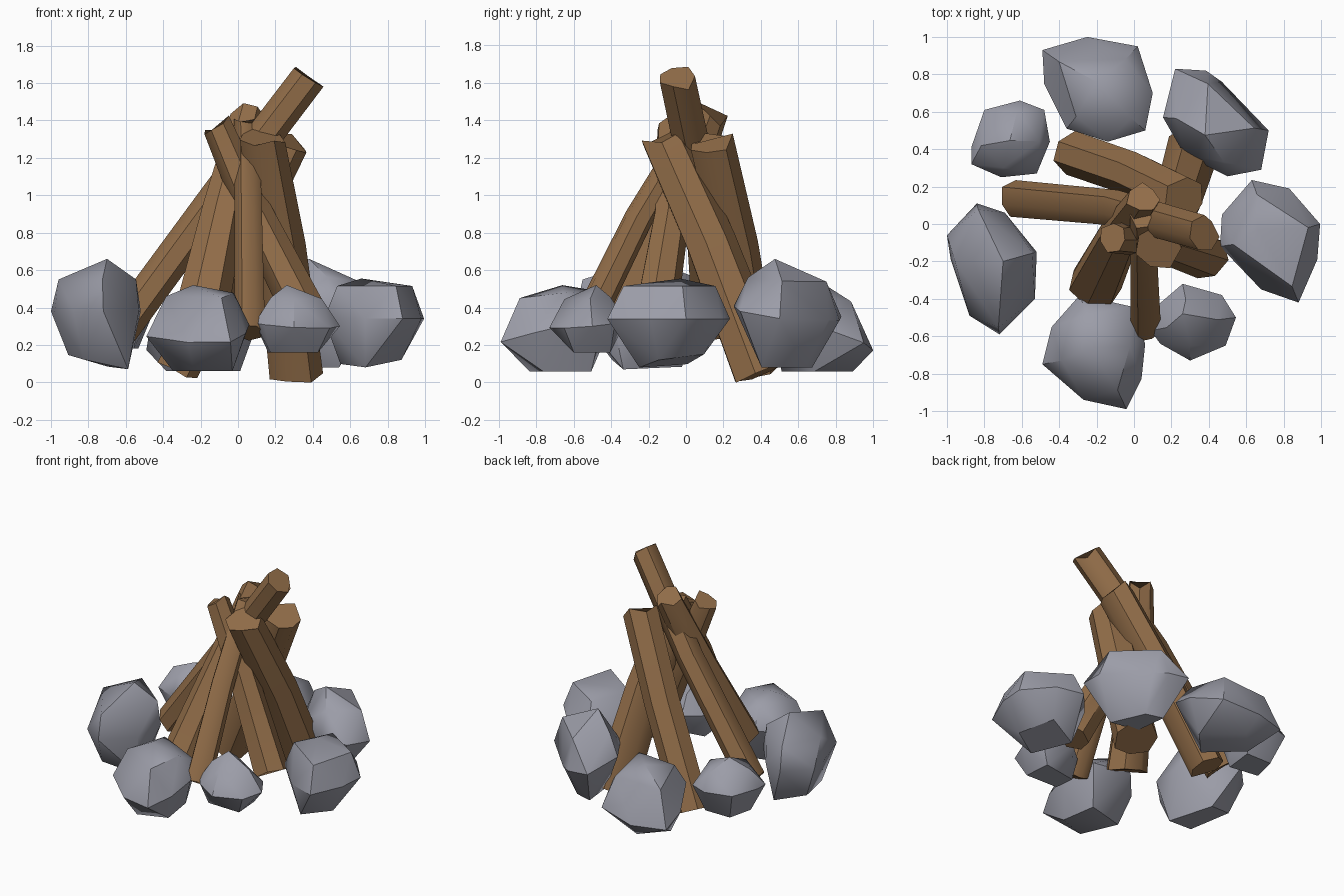
import bpy, bmesh, math, random
from mathutils import Vector

if "Cube" in bpy.data.objects:
    bpy.data.objects.remove(bpy.data.objects["Cube"])

random.seed(4)


def material(name, rgb):
    m = bpy.data.materials.new(name)
    m.diffuse_color = (*rgb, 1)
    m.use_nodes = True
    m.node_tree.nodes["Principled BSDF"].inputs["Base Color"].default_value = m.diffuse_color
    return m


stone_grey = material("stone grey", (0.33, 0.335, 0.39))
bark_brown = material("bark brown", (0.295, 0.158, 0.068))


def finish(bm, name, mat, angle):
    bmesh.ops.recalc_face_normals(bm, faces=bm.faces)
    me = bpy.data.meshes.new(name)
    bm.to_mesh(me)
    bm.free()
    ob = bpy.data.objects.new(name, me)
    bpy.context.collection.objects.link(ob)
    me.materials.append(mat)
    bpy.ops.object.select_all(action='DESELECT')
    ob.select_set(True)
    bpy.context.view_layer.objects.active = ob
    bpy.ops.object.shade_smooth_by_angle(angle=math.radians(angle))


def stone(name, outline, low, mid, high, peak=None, shoulder=0.7, drop=0.06,
          foot=0.62, slope=0.0, base_tilt=(0, 0)):
    """Faceted boulder: hull of a widest ring, an upper ring, a peak and a base.
    slope raises the ring on the side facing the fire; base_tilt lifts the base."""
    pts = [Vector((x, y, 0)) for x, y in outline]
    c = sum(pts, Vector()) / len(pts)
    inward = -c.normalized()
    tilted = 0.03 if any(base_tilt) else 0
    bm = bmesh.new()
    for i, p in enumerate(pts):
        d = p - c
        lift = slope * d.dot(inward)
        bm.verts.new((p.x, p.y, mid + lift))
        if i % 2 == 0:
            q = c + d * shoulder
            bm.verts.new((q.x, q.y, high - drop + lift * 0.3))
        else:
            q = c + d * foot + inward * 0.02
            rise = base_tilt[0] * d.x + base_tilt[1] * d.y
            bm.verts.new((q.x, q.y, max(low, low + tilted + rise)))
    px, py = peak or (c.x, c.y)
    bm.verts.new((px, py, high))
    bmesh.ops.convex_hull(bm, input=bm.verts)
    loose = [v for v in bm.verts if not v.link_faces]
    bmesh.ops.delete(bm, geom=loose, context='VERTS')
    bmesh.ops.dissolve_limit(bm, angle_limit=math.radians(6),
                             verts=bm.verts, edges=bm.edges)
    finish(bm, name, stone_grey, 38)


def log(name, base, top, r0, r1, bend=(0, 0, 0), sides=7, chip=0.03):
    """Slightly bent, tapering log with rough ends."""
    a, b = Vector(base), Vector(top)
    axis = (b - a).normalized()
    u = axis.cross(Vector((0, 1, 0))).normalized()
    v = axis.cross(u)
    wobble = [random.uniform(0.92, 1.1) for _ in range(sides)]
    bm = bmesh.new()
    rings = []
    for t in (0, 0.55, 1):
        c = a.lerp(b, t) + (Vector(bend) if t == 0.55 else Vector())
        r = r0 + (r1 - r0) * t
        ring = []
        for k in range(sides):
            ang = 2 * math.pi * (k + 0.3) / sides
            rough = {0: 0.015, 0.55: 0, 1: chip}[t] * random.uniform(-1, 1)
            ring.append(bm.verts.new(
                c + (u * math.cos(ang) + v * math.sin(ang)) * r * wobble[k] + axis * rough))
        rings.append(ring)
    for lo, hi in zip(rings, rings[1:]):
        for k in range(sides):
            n = (k + 1) % sides
            bm.faces.new((lo[k], lo[n], hi[n], hi[k]))
    bm.faces.new(rings[0][::-1])
    bm.faces.new(rings[-1])
    finish(bm, name, bark_brown, 46)


# ring of stones
stone("stone_back", [(-.49, .93), (-.25, 1.0), (.02, .95), (.10, .70), (.06, .5),
                     (-.14, .44), (-.36, .51), (-.48, .75)], .06, .27, .51,
      peak=(-.2, .76), shoulder=.7, slope=.35, foot=.68)
stone("stone_back_right", [(.155, .57), (.22, .83), (.385, .82), (.47, .76), (.72, .5),
                           (.68, .29), (.5, .255), (.27, .37)], .08, .37, .66,
      peak=(.38, .475), shoulder=.74, drop=.11, foot=.5, slope=.2)
stone("stone_right", [(.46, -.12), (.47, .05), (.63, .235), (.83, .19), (.995, 0),
                      (.98, -.19), (.88, -.42), (.68, -.35)], .08, .34, .555,
      peak=(.66, -.03), shoulder=.75, drop=.04, foot=.64, base_tilt=(.1, .12))
stone("stone_front_right", [(.09, -.57), (.12, -.44), (.26, -.32), (.47, -.38), (.545, -.5),
                            (.49, -.65), (.3, -.73), (.14, -.64)], .16, .31, .52,
      peak=(.26, -.48), shoulder=.6, drop=.07, foot=.72, slope=.1)
stone("stone_front", [(-.49, -.75), (-.44, -.55), (-.29, -.38), (-.02, -.44), (.06, -.64),
                      (.04, -.83), (-.04, -.99), (-.27, -.94)], .06, .28, .52,
      peak=(-.24, -.66), shoulder=.66, drop=.05, foot=.66, slope=.25)
stone("stone_left", [(-.84, .11), (-.69, .06), (-.52, -.15), (-.53, -.4), (-.72, -.59),
                     (-.88, -.49), (-.98, -.19), (-1.0, -.06)], .07, .38, .66,
      peak=(-.70, -.2), shoulder=.9, drop=.11, foot=.68, base_tilt=(-.2, 0))
stone("stone_back_left", [(-.87, .41), (-.8, .61), (-.61, .66), (-.48, .61), (-.45, .44),
                          (-.52, .27), (-.71, .25), (-.87, .32)], .18, .38, .57,
      shoulder=.74)

# leaning logs
log("log_long_left", (-.63, .13, .28), (.37, -.05, 1.62), .105, .1, (-.01, .05, 0))
log("log_back_left", (-.32, .37, .065), (.27, .13, 1.28), .12, .118, (0, .02, 0))
log("log_back_right", (.31, .39, .05), (.13, -.12, 1.30), .15, .125, (.02, .02, 0))
log("log_right", (.39, -.17, .29), (-.12, -.07, 1.38), .12, .08, (-.02, .04, 0))
log("log_front", (.06, -.55, .27), (.045, .05, 1.38), .085, .07, (0, -.03, 0))
log("log_front_left", (-.21, -.32, .3), (.05, .14, 1.43), .14, .085, (-.01, .02, 0))
